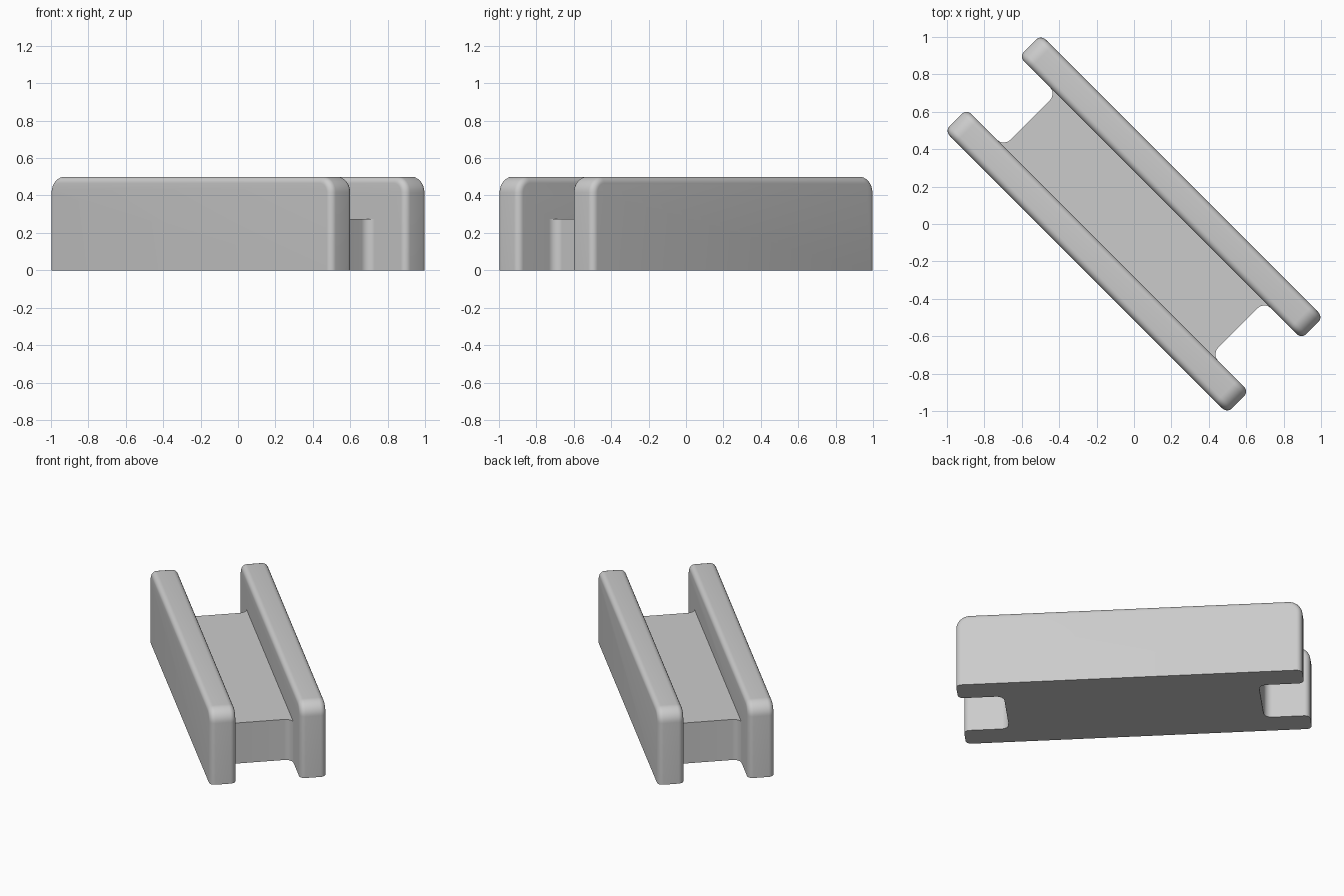
import bpy, bmesh, math
from mathutils import Vector

if "Cube" in bpy.data.objects:
    bpy.data.objects.remove(bpy.data.objects["Cube"])

HALF_LEN, OUTER, INNER = 1.067, 0.363, 0.199   # rail half length and side offsets
HEIGHT, END_R, EDGE_R = 0.5, 0.085, 0.035
WEB_LEN, WEB_H, FILLET = 0.786, 0.275, 0.05


def arc(cx, cy, r, a0, a1, n=10):
    steps = [math.radians(a0 + (a1 - a0) * i / n) for i in range(n + 1)]
    return [(cx + r * math.cos(a), cy + r * math.sin(a)) for a in steps]


def prism(name, points, offset, bevel=0):
    """Extrude a planar outline; optionally round its rims above the ground."""
    bm = bmesh.new()
    face = bm.faces.new([bm.verts.new(p) for p in points])
    ext = bmesh.ops.extrude_face_region(bm, geom=[face])
    bmesh.ops.translate(bm, vec=offset,
                        verts=[v for v in ext["geom"] if isinstance(v, bmesh.types.BMVert)])
    bmesh.ops.recalc_face_normals(bm, faces=bm.faces)
    if bevel:
        rims = [e for e in bm.edges
                if abs(e.verts[0].co.y - e.verts[1].co.y) < 1e-5
                and max(v.co.z for v in e.verts) > 1e-4]
        bmesh.ops.bevel(bm, geom=rims, offset=bevel, segments=6, profile=0.5,
                        affect='EDGES', clamp_overlap=True)
        bmesh.ops.recalc_face_normals(bm, faces=bm.faces)
    mesh = bpy.data.meshes.new(name)
    bm.to_mesh(mesh)
    bm.free()
    obj = bpy.data.objects.new(name, mesh)
    bpy.context.collection.objects.link(obj)
    return obj


# Side rails: long slabs with rounded upper ends
side = [(-HALF_LEN, 0), (HALF_LEN, 0)]
side += arc(HALF_LEN - END_R, HEIGHT - END_R, END_R, 0, 90)
side += arc(-HALF_LEN + END_R, HEIGHT - END_R, END_R, 90, 180)
rails = [prism(name, [(u, y, z) for u, z in side], Vector((0, OUTER - INNER, 0)), EDGE_R)
         for name, y in (("left_rail", -OUTER), ("right_rail", INNER))]

# Channel floor: block with concave fillets where it meets the rails
quarter = arc(WEB_LEN + FILLET, INNER - FILLET, FILLET, 180, 90)
quarter += [(WEB_LEN + FILLET, INNER + 0.05)]
outline = quarter + [(-u, v) for u, v in reversed(quarter)]
outline += [(-u, -v) for u, v in quarter] + [(u, -v) for u, v in reversed(quarter)]
body = prism("channel_body", [(u, v, 0) for u, v in outline], Vector((0, 0, WEB_H)))

# Merge into one solid, turned diagonally
for rail in rails:
    mod = body.modifiers.new("join_rail", 'BOOLEAN')
    mod.operation, mod.solver, mod.object = 'UNION', 'EXACT', rail
bpy.context.view_layer.objects.active = body
bpy.ops.object.select_all(action='DESELECT')
body.select_set(True)
for mod in list(body.modifiers):
    bpy.ops.object.modifier_apply(modifier=mod.name)
for rail in rails:
    bpy.data.objects.remove(rail)
body.rotation_euler.z = -math.pi / 4
bpy.ops.object.transform_apply(location=False, rotation=True, scale=False)
bpy.ops.object.shade_smooth_by_angle(angle=math.radians(30))
